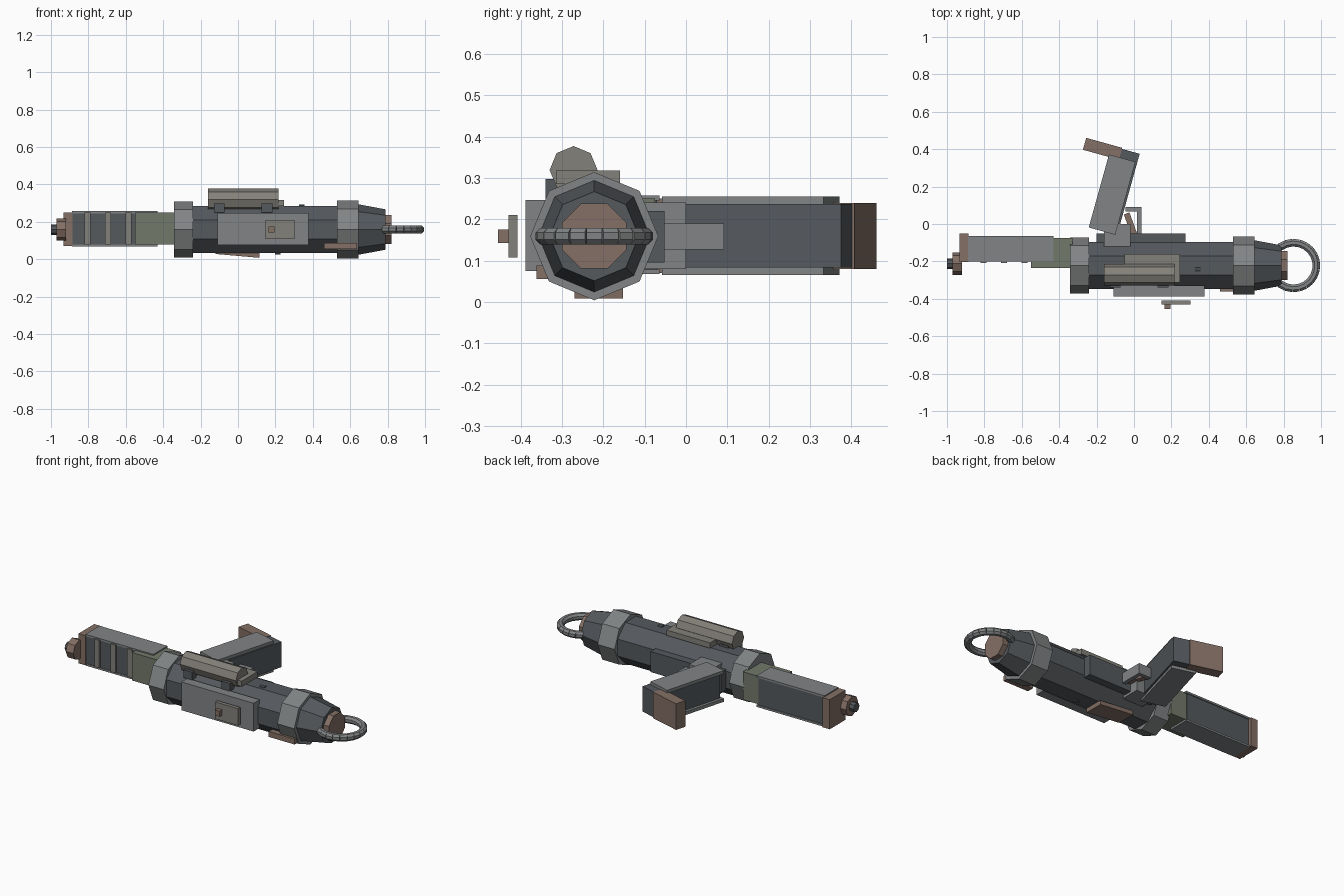
import bpy
from math import radians, pi, cos, sin
from mathutils import Vector

if "Cube" in bpy.data.objects:
    bpy.data.objects.remove(bpy.data.objects["Cube"])

AY, AZ = -0.222, 0.159          # main tube axis


def mat(name, col):
    m = bpy.data.materials.new(name)
    m.diffuse_color = (*col, 1)
    m.use_nodes = True
    m.node_tree.nodes["Principled BSDF"].inputs["Base Color"].default_value = m.diffuse_color
    return m


DARK = mat("dark_steel", (0.09, 0.10, 0.11))
GREY = mat("grey_steel", (0.22, 0.23, 0.235))
BROWN = mat("brown", (0.23, 0.16, 0.13))
GREEN = mat("green_grey", (0.17, 0.19, 0.145))
WARM = mat("warm_grey", (0.23, 0.22, 0.195))


def mesh(name, verts, faces, m):
    d = bpy.data.meshes.new(name)
    d.from_pydata(verts, [], faces)
    d.materials.append(m)
    o = bpy.data.objects.new(name, d)
    bpy.context.collection.objects.link(o)
    return o


def box(name, x, y, z, m, ry=0, rz=0):
    """Box from (min, max) ranges, turned about its own centre."""
    c = Vector(((x[0] + x[1]) / 2, (y[0] + y[1]) / 2, (z[0] + z[1]) / 2))
    v = [Vector((a, b, e)) - c for a in x for b in y for e in z]
    f = [(0, 1, 3, 2), (4, 6, 7, 5), (0, 4, 5, 1), (2, 3, 7, 6), (0, 2, 6, 4), (1, 5, 7, 3)]
    o = mesh(name, v, f, m)
    o.location = c
    o.rotation_euler = (0, radians(ry), radians(rz))
    return o


def prism(name, profile, m, y=AY, z=AZ, n=8, flat=False):
    """Faceted solid along x from (x, radius) stations."""
    off = pi / n if flat else 0
    v, f = [], []
    for px, r in profile:
        v += [(px, y + r * sin(off + 2 * pi * i / n), z + r * cos(off + 2 * pi * i / n)) for i in range(n)]
    for s in range(len(profile) - 1):
        for i in range(n):
            j = (i + 1) % n
            f.append((s * n + i, s * n + j, s * n + n + j, s * n + n + i))
    f += [tuple(range(n))[::-1], tuple(range(len(v) - n, len(v)))]
    return mesh(name, v, f, m)


# main tube, collars and tapered tail
prism("body_tube", [(-.26, .135), (.55, .135)], DARK, flat=True)
prism("front_collar", [(-.343, .15), (-.24, .15)], GREY)
prism("rear_collar", [(.528, .155), (.643, .155)], GREY)
prism("rear_taper", [(.62, .135), (.643, .135), (.788, .108)], DARK)
prism("rear_cap", [(.77, .085), (.822, .085)], BROWN, flat=True)

# segmented carrying loop at the tail
N, R = 15, .121
for i in range(N):
    a = radians(-118 + 236 * i / (N - 1))
    o = prism("loop_link", [(-.019, .022), (.019, .022)], GREY, 0, 0, 8, True)
    o.location = (.853 + R * cos(a), AY + R * sin(a), AZ)
    o.rotation_euler.z = a + pi / 2

# forward block, barrel housing, plates and ribs
box("barrel_neck", (-.55, -.33), (-.235, -.075), (.08, .25), GREEN)
box("barrel_housing", (-.888, -.44), (-.197, -.07), (.078, .247), DARK)
for z in ((.245, .257), (.067, .079)):
    box("barrel_plate", (-.888, -.43), (-.2, -.064), z, GREY)
for x in (-.805, -.695, -.585):
    box("barrel_rib", (x - .016, x + .016), (-.209, -.19), (.08, .25), WARM)
box("barrel_end", (-.933, -.885), (-.203, -.05), (.07, .25), BROWN)
prism("muzzle_ring", [(-.97, .06), (-.92, .06)], BROWN, -.212)
prism("muzzle_tip", [(-1, .028), (-.96, .028)], DARK, -.212)

# front side panel with switch
box("side_panel", (-.11, .377), (-.388, -.33), (.075, .247), GREY)
box("switch_plate", (.147, .302), (-.43, -.408), (.107, .21), WARM)
box("switch_knob", (.163, .195), (-.455, -.43), (.142, .175), BROWN)

# top sight on two mounts
box("sight_base", (-.05, .245), (-.314, -.16), (.285, .318), WARM)
for x in (-.10, .155):
    box("sight_mount", (x - .029, x + .029), (-.34, -.22), (.25, .297), DARK)
prism("sight_tube", [(-.16, .217), (.217, .217)] and [(-.16, .058), (.217, .058)], WARM, -.272, .319)
box("slanted_strip", (-.1, .2), (-.27, -.17), (.255, .28), GREY, ry=-5)
prism("top_pin", [(-.015, .015), (.015, .015)], DARK, 0, 0).location = (.34, -.245, .277)
prism("bottom_pin", [(-.015, .015), (.015, .015)], DARK, 0, 0).location = (.213, -.245, .04)

# brown underside pads
box("belly_pad", (-.12, .115), (-.27, -.153), (.018, .043), BROWN, ry=5)
box("lower_pad", (.46, .635), (-.362, -.32), (.055, .088), BROWN)

# rear rail, grip root, trigger and guard
box("rear_rail", (-.2, .275), (-.1, -.052), (.095, .22), DARK)
box("grip_root", (-.16, -.02), (-.12, 0), (.08, .24), GREY)
box("guard_post", (.015, .04), (-.06, .092), (.127, .19), GREY)
box("guard_bar", (-.045, .04), (.068, .092), (.127, .19), GREY)
box("trigger", (-.035, -.003), (-.06, .06), (.14, .178), BROWN, rz=20)

# angled grip with cheek plates and heel


def grip_box(name, c, w, l, z, m):
    box(name, (c[0] - w / 2, c[0] + w / 2), (c[1] - l / 2, c[1] + l / 2), z, m, rz=-15.5)


grip_box("grip_core", (-.096, .182), .14, .44, (.083, .237), DARK)
for z in ((.235, .255), (.065, .085)):
    grip_box("grip_plate", (-.117, .157), .147, .405, z, GREY)
grip_box("grip_heel", (-.168, .402), .2, .066, (.08, .239), BROWN)
